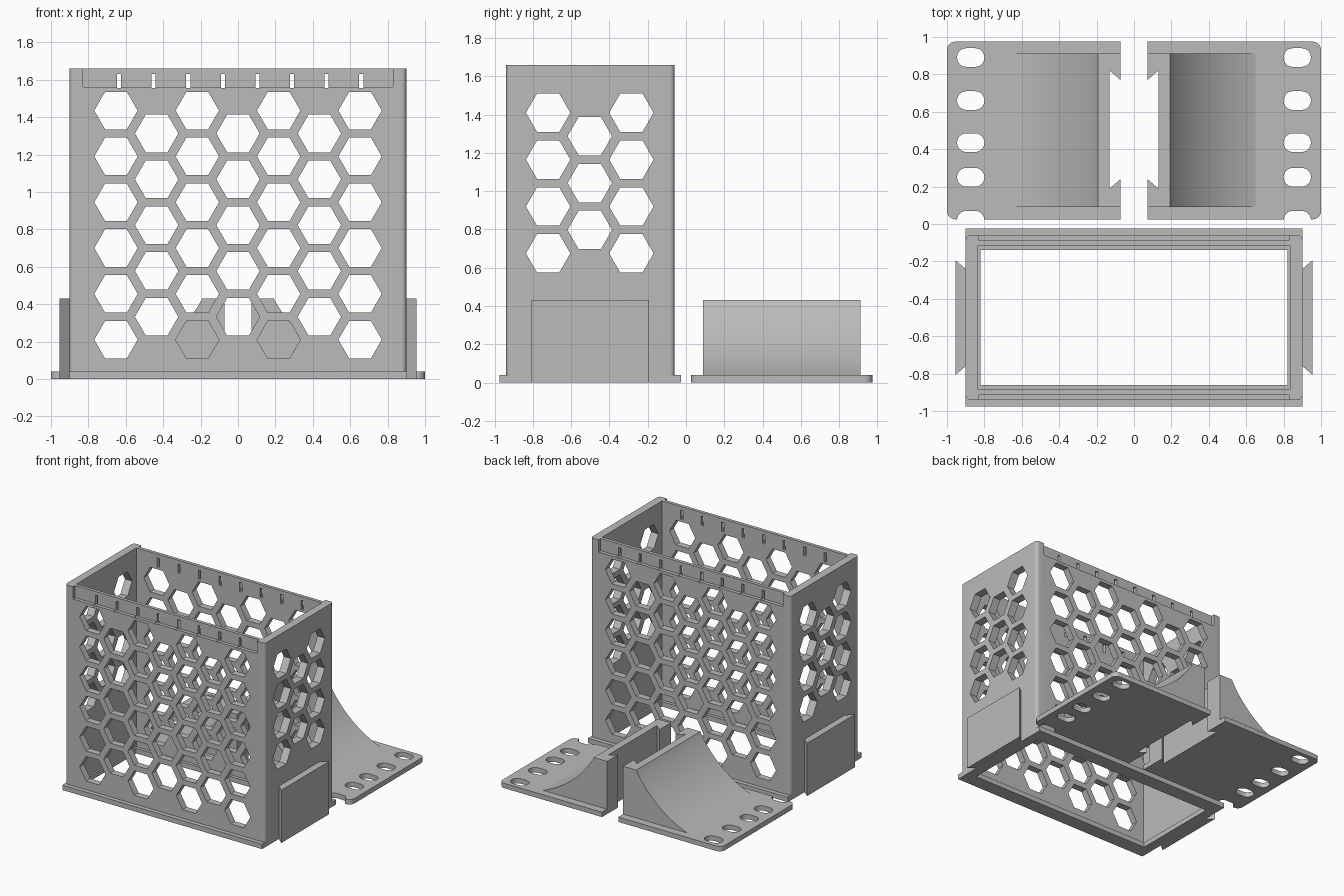
import bpy, bmesh, math

if "Cube" in bpy.data.objects:
    bpy.data.objects.remove(bpy.data.objects["Cube"])

grey = bpy.data.materials.new("grey plastic")
grey.diffuse_color = (0.5, 0.5, 0.5, 1)
grey.use_nodes = True
grey.node_tree.nodes["Principled BSDF"].inputs["Base Color"].default_value = grey.diffuse_color


def prisms(name, outlines, axis, lo, hi):
    """One object made of 2D outlines extruded along an axis from lo to hi."""
    place = {"x": lambda a, b, h: (h, a, b),
             "y": lambda a, b, h: (a, h, b),
             "z": lambda a, b, h: (a, b, h)}[axis]
    bm = bmesh.new()
    for pts in outlines:
        bottom = [bm.verts.new(place(a, b, lo)) for a, b in pts]
        top = [bm.verts.new(place(a, b, hi)) for a, b in pts]
        bm.faces.new(bottom)
        bm.faces.new(top)
        n = len(pts)
        for i in range(n):
            j = (i + 1) % n
            bm.faces.new((bottom[i], bottom[j], top[j], top[i]))
    bmesh.ops.recalc_face_normals(bm, faces=bm.faces)
    mesh = bpy.data.meshes.new(name)
    bm.to_mesh(mesh)
    bm.free()
    mesh.materials.append(grey)
    obj = bpy.data.objects.new(name, mesh)
    bpy.context.collection.objects.link(obj)
    return obj


def select(obj):
    bpy.ops.object.select_all(action="DESELECT")
    obj.select_set(True)
    bpy.context.view_layer.objects.active = obj


def cut(obj, cutter):
    """Subtract the cutter and discard it."""
    select(obj)
    mod = obj.modifiers.new("cut", "BOOLEAN")
    mod.operation = "DIFFERENCE"
    mod.solver = "EXACT"
    mod.object = cutter
    bpy.ops.object.modifier_apply(modifier=mod.name)
    bpy.data.objects.remove(cutter, do_unlink=True)


def smooth(obj):
    select(obj)
    bpy.ops.object.shade_smooth_by_angle(angle=math.radians(30))


def rect(x0, x1, y0, y1):
    return [(x0, y0), (x1, y0), (x1, y1), (x0, y1)]


def round_rect(x0, x1, y0, y1, r, n=6):
    pts = []
    corners = [(x1 - r, y1 - r), (x0 + r, y1 - r), (x0 + r, y0 + r), (x1 - r, y0 + r)]
    for k, (cx, cy) in enumerate(corners):
        for i in range(n + 1):
            a = math.pi / 2 * (k + i / n)
            pts.append((cx + r * math.cos(a), cy + r * math.sin(a)))
    return pts


def hexagon(cx, cy, r=0.116):
    return [(cx + r * math.cos(i * math.pi / 3), cy + r * math.sin(i * math.pi / 3))
            for i in range(6)]


# Bin walls with a rounded outside
walls = prisms("bin_walls", [round_rect(-0.9, 0.9, -0.94, -0.06, 0.025)], "z", 0.04, 1.66)
cut(walls, prisms("inside", [rect(-0.835, 0.835, -0.885, -0.115)], "z", -0.1, 1.8))

# Shallow label recess along the top of the front and back walls
for y0, y1 in ((-1.1, -0.912), (-0.088, 0.1)):
    cut(walls, prisms("recess", [rect(-0.83, 0.83, 1.56, 1.8)], "y", y0, y1))

# Honeycomb and small slots through the front and back walls
holes = []
for col in range(7):
    odd = col % 2
    for row in range(6 - odd):
        holes.append(hexagon((col - 3) * 0.2175, 0.21 + 0.1225 * odd + 0.245 * row))
for i in range(8):
    x = -0.636 + 0.185 * i
    holes.append(rect(x - 0.011, x + 0.011, 1.555, 1.63))
cut(walls, prisms("front_holes", holes, "y", -1.2, 0.2))

# Honeycomb through the two side walls
holes = []
for col in range(3):
    odd = col % 2
    for row in range(4 - odd):
        holes.append(hexagon(-0.503 + (col - 1) * 0.2175, 0.675 + 0.1225 * odd + 0.245 * row))
cut(walls, prisms("side_holes", holes, "x", -1.2, 1.2))
smooth(walls)

# Base rim, with an inner lip and an outer flange
rim = prisms("base_rim", [rect(-0.9, 0.9, -0.975, -0.025)], "z", 0, 0.04)
cut(rim, prisms("opening", [rect(-0.82, 0.82, -0.86, -0.14)], "z", -0.1, 0.1))

# Concave arc of the bracket, from the plate up to the jaw
R, t0, t1 = 0.883, math.radians(20.3), math.radians(60)
cx, cz = 0.65 + R * math.sin(t0), 0.04 + R * math.cos(t0)
arc = []
for i in range(25):
    t = t0 + (t1 - t0) * i / 24
    arc.append((cx - R * math.sin(t), cz - R * math.cos(t)))
arc[-1] = (arc[-1][0], 0.43)

for side, s in (("left", -1), ("right", 1)):
    # Dovetail rail on the bin
    prisms(side + "_rail", [[(s * 0.9, -0.76), (s * 0.955, -0.807),
                             (s * 0.955, -0.193), (s * 0.9, -0.24)]], "z", 0, 0.43)

    # Dovetail groove shared by the plate and the jaw
    groove = [(s * 0.02, 0.285), (s * 0.13, 0.19), (s * 0.13, 0.82), (s * 0.02, 0.725)]

    # Mounting plate: rounded outside corners, square inside edge
    outline = [(max(x, 0.073), y) for x, y in round_rect(0.073, 1.0, 0.025, 0.975, 0.045)]
    n = 7
    outline[n:3 * n] = [(0.073, 0.975), (0.073, 0.025)]
    plate = prisms(side + "_plate", [[(s * x, y) for x, y in outline]], "z", 0, 0.04)
    cut(plate, prisms("groove", [groove], "z", -0.1, 0.6))
    slots = []
    for y in (0.89, 0.66, 0.435, 0.25, 0.02):
        slots.append([(s * a, b) for a, b in round_rect(0.8, 0.946, y - 0.05, y + 0.05, 0.0495)])
    cut(plate, prisms("slots", slots, "z", -0.1, 0.1))
    smooth(plate)

    # Curved bracket with the jaw at its tall end
    profile = [(s * x, z) for x, z in arc + [(0.073, 0.43), (0.073, 0.04)]]
    bracket = prisms(side + "_bracket", [profile], "y", 0.09, 0.912)
    cut(bracket, prisms("groove", [groove], "z", -0.1, 0.6))
    smooth(bracket)
